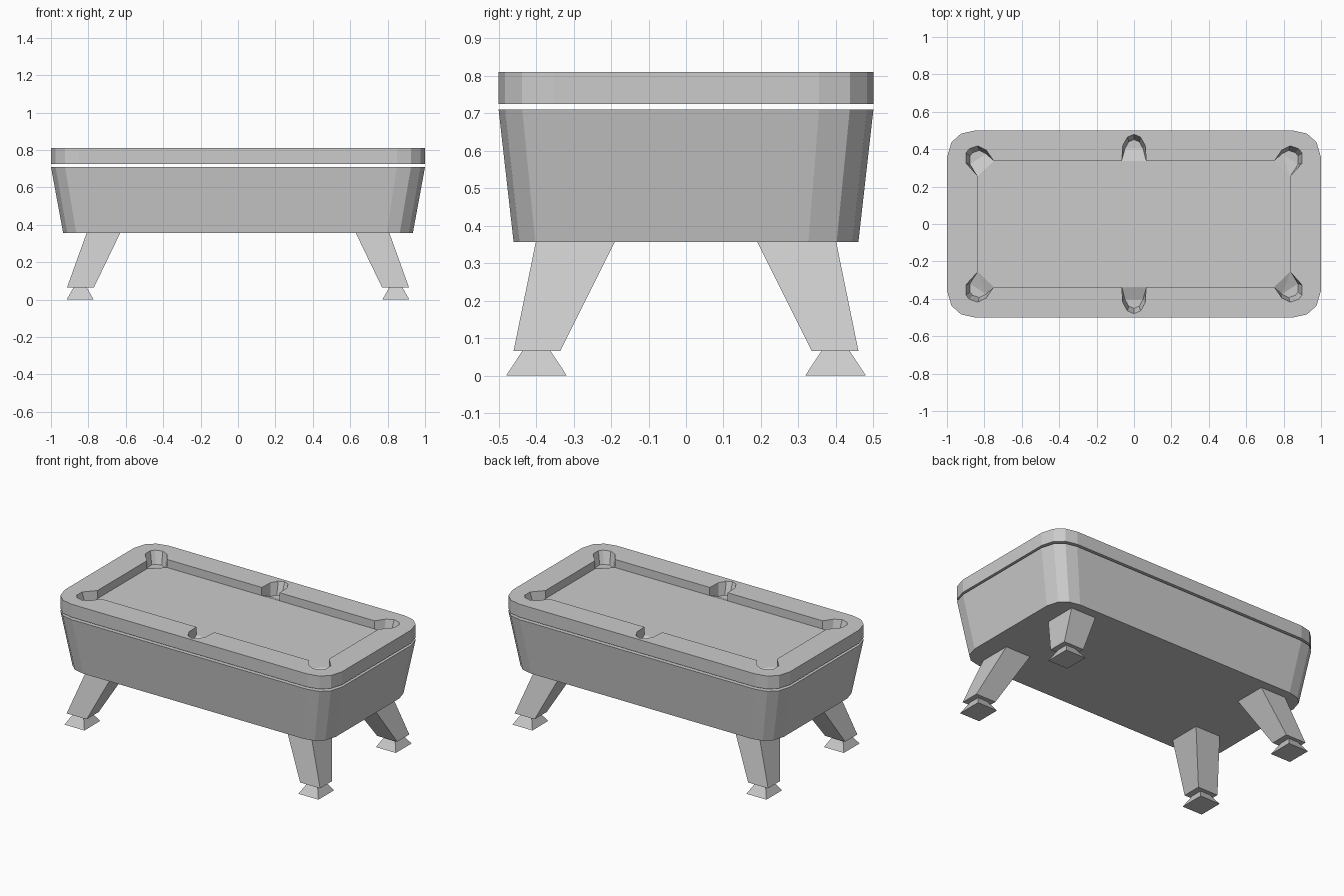
import bpy, bmesh
from mathutils import Vector

if "Cube" in bpy.data.objects:
    bpy.data.objects.remove(bpy.data.objects["Cube"])

OUTER = [(0.85, 0.5), (0.925, 0.483), (0.976, 0.437), (1.0, 0.355)]
# inner rim of one quarter: (x, y, is_pocket)
RIM = [(0, 0.48, 1), (0.035, 0.465, 1), (0.06, 0.42, 1), (0.065, 0.337, 0),
       (0.75, 0.337, 0), (0.79, 0.395, 1), (0.835, 0.418, 1), (0.88, 0.403, 1),
       (0.898, 0.38, 1), (0.898, 0.325, 1), (0.835, 0.255, 0)]
TOP, BED, FLOOR, RAIL_BOTTOM = 0.81, 0.757, 0.73, 0.725


def full_loop(quarter):
    """Mirror a +x+y quarter into a closed clockwise loop."""
    out = []
    for sx, sy, rev in ((1, 1, 0), (1, -1, 1), (-1, -1, 0), (-1, 1, 1)):
        for p in (reversed(quarter) if rev else quarter):
            q = (p[0] * sx, p[1] * sy) + tuple(p[2:])
            if q not in out:
                out.append(q)
    return out


def finish(bm, name):
    bmesh.ops.recalc_face_normals(bm, faces=bm.faces[:])
    me = bpy.data.meshes.new(name)
    bm.to_mesh(me)
    bm.free()
    ob = bpy.data.objects.new(name, me)
    bpy.context.collection.objects.link(ob)
    return ob


def ring(bm, pts, z):
    return [bm.verts.new((p[0], p[1], z)) for p in pts]


def bridge(bm, a, b):
    n = len(a)
    for i in range(n):
        j = (i + 1) % n
        bm.faces.new((a[i], a[j], b[j], b[i]))


def frustum(name, low, high):
    """Closed loft between two (points, z) outlines."""
    bm = bmesh.new()
    a, b = ring(bm, *low), ring(bm, *high)
    bridge(bm, a, b)
    bm.faces.new(a)
    bm.faces.new(b)
    return finish(bm, name)


def rect(x0, x1, y0, y1):
    return [(x0, y0), (x1, y0), (x1, y1), (x0, y1)]


# tapered cabinet
outline = full_loop(OUTER)
frustum("cabinet", ([(x * 0.935, y * 0.92) for x, y in outline], 0.357), (outline, 0.71))

# rail frame with recessed bed and six pockets
bm = bmesh.new()
rim = full_loop(RIM)
rim = rim[3:] + rim[:3]
bottom, outer, inner = ring(bm, outline, RAIL_BOTTOM), ring(bm, outline, TOP), ring(bm, rim, TOP)
bridge(bm, bottom, outer)
bm.faces.new(bottom)
edges = [bm.edges.get((outer[i - 1], outer[i])) for i in range(len(outer))]
edges += [bm.edges.new((inner[i - 1], inner[i])) for i in range(len(inner))]
bmesh.ops.triangle_fill(bm, edges=edges, use_beauty=True)

low = ring(bm, rim, BED)
mouths = [i for i, p in enumerate(rim) if not p[2]]
bridge(bm, inner, low)
bm.faces.new([low[i] for i in mouths])
for k, a in enumerate(mouths):
    b = mouths[(k + 1) % len(mouths)]
    end = b if b > a else b + len(rim)
    run = [low[i % len(rim)] for i in range(a, end + 1)]
    if len(run) < 3:
        continue
    centre = (run[0].co + run[-1].co) / 2
    for v in run[1:-1]:
        v.co = centre.lerp(v.co, 0.8)
        v.co.z = FLOOR
    f = bm.faces.new(run)
    bmesh.ops.triangulate(bm, faces=[f])
finish(bm, "rail_and_bed")

# four splayed legs with flared feet
for sx, nx in ((1, "right"), (-1, "left")):
    for sy, ny in ((1, "back"), (-1, "front")):
        def box(x0, x1, y0, y1):
            return rect(x0 * sx, x1 * sx, y0 * sy, y1 * sy)
        frustum(f"{ny}_{nx}_leg", (box(0.77, 0.914, 0.335, 0.46), 0.066),
                (box(0.628, 0.808, 0.188, 0.4), 0.36))
        frustum(f"{ny}_{nx}_foot", (box(0.772, 0.916, 0.318, 0.48), 0.0),
                (box(0.81, 0.878, 0.363, 0.435), 0.068))
